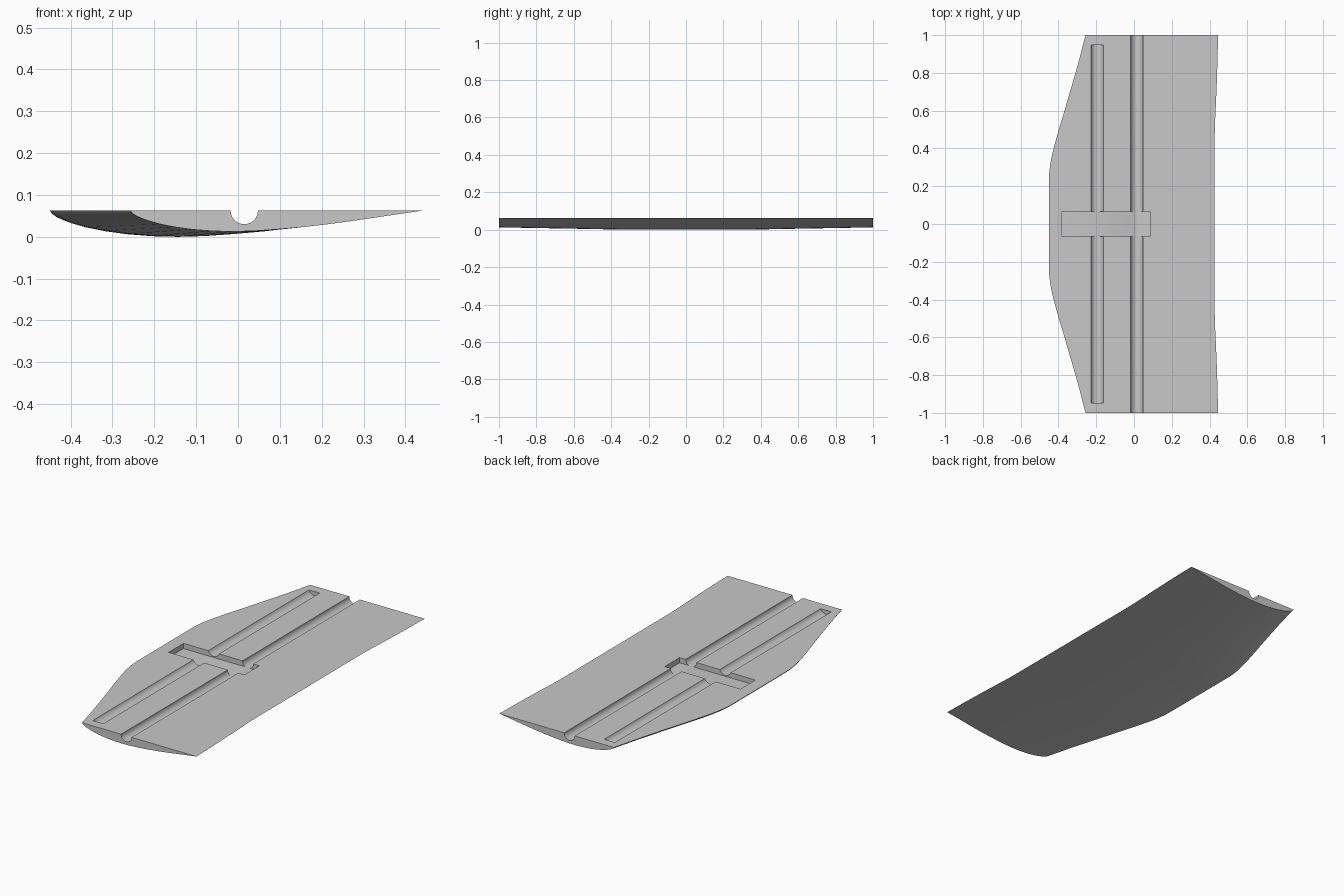
import bpy, bmesh, math

cube = bpy.data.objects.get("Cube")
if cube:
    bpy.data.objects.remove(cube, do_unlink=True)

TOP = 0.063

# One flat grey for the whole part
grey = bpy.data.materials.new("light grey")
grey.use_nodes = True
colour = (0.58, 0.58, 0.58, 1)
grey.diffuse_color = colour
grey.node_tree.nodes["Principled BSDF"].inputs["Base Color"].default_value = colour

# Underside profile: (chord fraction, depth / chord)
PROFILE = [(0, 0), (.006, .009), (.018, .0175), (.035, .0258), (.06, .035), (.1, .0465),
           (.15, .0565), (.21, .0648), (.28, .0703), (.35, .072), (.42, .070), (.5, .0645),
           (.58, .0575), (.66, .0485), (.75, .0365), (.85, .022), (.93, .010), (1, 0)]

# Planform for one half: (y, leading x, trailing x)
HALF = [(0, -.45, .427), (.2, -.45, .427), (.27, -.449, .427), (.32, -.443, .427),
        (.37, -.433, .427), (.44, -.415, .427), (.52, -.392, .428), (.62, -.362, .433),
        (.74, -.327, .438), (.86, -.293, .442), (1, -.257, .445)]
stations = [(-y, a, b) for y, a, b in reversed(HALF[1:])] + HALF


def finish(bm, name):
    bmesh.ops.recalc_face_normals(bm, faces=bm.faces)
    mesh = bpy.data.meshes.new(name)
    bm.to_mesh(mesh)
    bm.free()
    ob = bpy.data.objects.new(name, mesh)
    bpy.context.collection.objects.link(ob)
    return ob


# Lofted body: flat top, curved underside
bm = bmesh.new()
rings = [[bm.verts.new((a + t * (b - a), y, TOP - d * (b - a))) for t, d in PROFILE]
         for y, a, b in stations]
n = len(PROFILE)
for r0, r1 in zip(rings, rings[1:]):
    for i in range(n - 1):
        bm.faces.new((r0[i], r0[i + 1], r1[i + 1], r1[i]))
# End caps and one flat top face
bm.faces.new(rings[0])
bm.faces.new(rings[-1])
bm.faces.new([r[0] for r in rings] + [r[-1] for r in reversed(rings)])
body = finish(bm, "wing_lower_half")
body.data.materials.append(grey)


def rod_cutter(name, x, z, radius, half_length):
    # Rod along y for a round channel
    bm = bmesh.new()
    steps = 40
    ends = [[bm.verts.new((x + radius * math.cos(2 * math.pi * (k + .5) / steps), y,
                           z + radius * math.sin(2 * math.pi * (k + .5) / steps)))
             for k in range(steps)] for y in (-half_length, half_length)]
    for k in range(steps):
        j = (k + 1) % steps
        bm.faces.new((ends[0][k], ends[0][j], ends[1][j], ends[1][k]))
    bm.faces.new(ends[0])
    bm.faces.new(ends[1])
    return finish(bm, name)


def box_cutter(name, x0, x1, half_y, z0, z1):
    bm = bmesh.new()
    bmesh.ops.create_cube(bm, size=1)
    for v in bm.verts:
        v.co = (x1 if v.co.x > 0 else x0, math.copysign(half_y, v.co.y),
                z1 if v.co.z > 0 else z0)
    return finish(bm, name)


# Through channel for the main rod, shorter front channel, central pocket
cutters = [
    rod_cutter("main_channel_cutter", .015, TOP - .0005, .0325, 1.1),
    rod_cutter("front_channel_cutter", -.195, TOP + .012, .035, .948),
    box_cutter("pocket_cutter", -.38, .085, .065, TOP - .029, .2),
]
bpy.ops.object.select_all(action='DESELECT')
bpy.context.view_layer.objects.active = body
body.select_set(True)
for cutter in cutters:
    cutter.hide_render = True
    mod = body.modifiers.new(cutter.name, 'BOOLEAN')
    mod.operation = 'DIFFERENCE'
    mod.solver = 'EXACT'
    mod.object = cutter
    bpy.ops.object.modifier_apply(modifier=mod.name)
    bpy.data.objects.remove(cutter, do_unlink=True)

bpy.ops.object.shade_smooth_by_angle(angle=math.radians(30))
